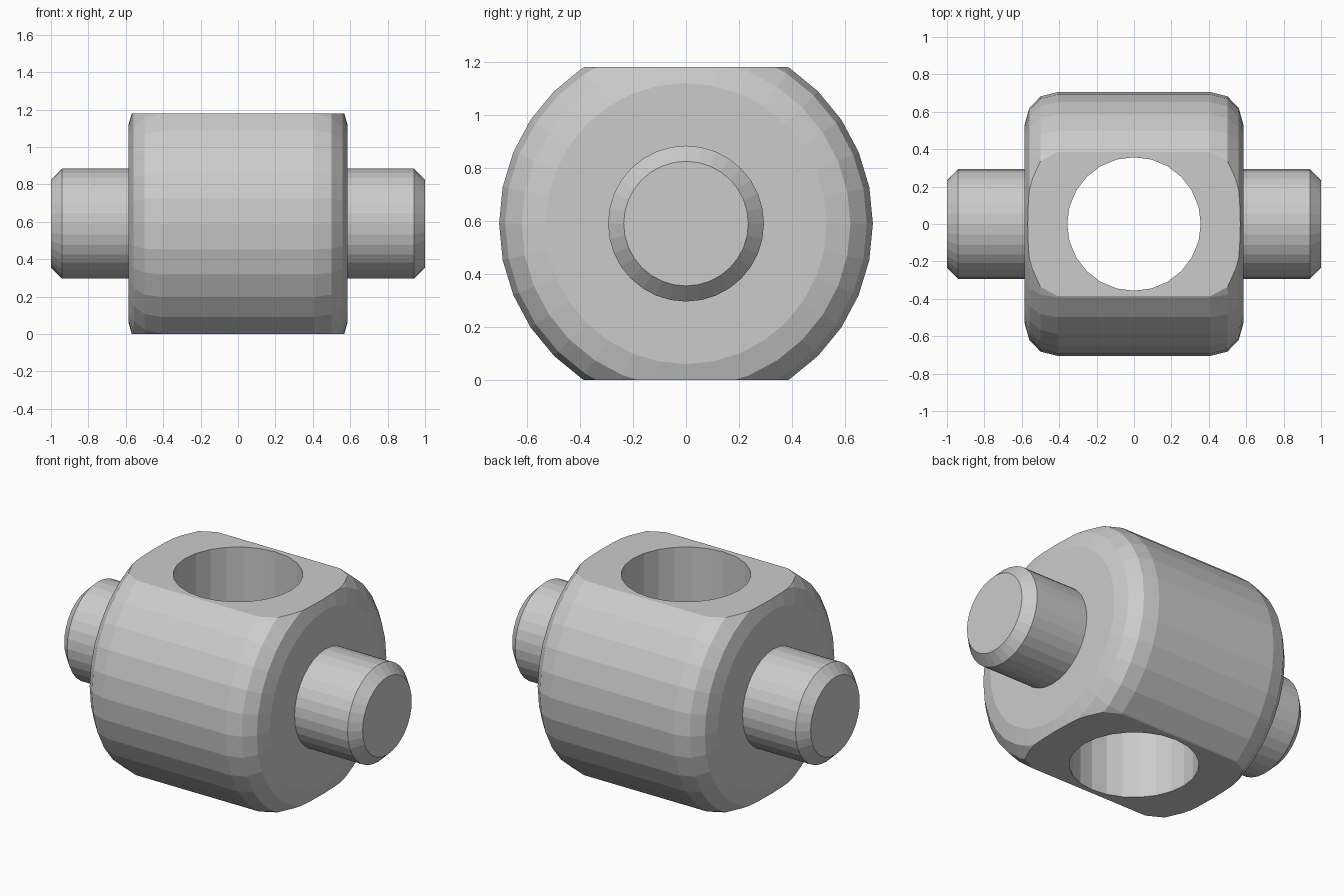
import bpy, bmesh, math
from mathutils import Vector, Matrix

if "Cube" in bpy.data.objects:
    bpy.data.objects.remove(bpy.data.objects["Cube"])

MID = 0.59          # height of the pin axis
SEGMENTS = 32

# Half profile (x, radius) from the rounded barrel out to the chamfered pin tip
half = [(0.41, 0.705), (0.50, 0.682), (0.56, 0.62), (0.585, 0.53),
        (0.585, 0.294), (0.94, 0.294), (1.0, 0.235), (1.0, 0.0)]
profile = [(-x, r) for x, r in reversed(half)] + half

# Lathe barrel and both pins around the x axis
bm = bmesh.new()
verts = [bm.verts.new((x, r, 0)) for x, r in profile]
edges = [bm.edges.new(pair) for pair in zip(verts, verts[1:])]
bmesh.ops.spin(bm, geom=verts + edges, cent=(0, 0, 0), axis=(1, 0, 0),
               angle=math.tau, steps=SEGMENTS, use_merge=True)
bmesh.ops.remove_doubles(bm, verts=bm.verts, dist=1e-4)
bmesh.ops.translate(bm, verts=bm.verts, vec=(0, 0, MID))

# Slice flat faces on the top and bottom
for z, direction in ((0, -1), (2 * MID, 1)):
    cut = bmesh.ops.bisect_plane(
        bm, geom=bm.verts[:] + bm.edges[:] + bm.faces[:],
        plane_co=Vector((0, 0, z)), plane_no=Vector((0, 0, direction)),
        clear_outer=True)
    rim = [e for e in cut["geom_cut"] if isinstance(e, bmesh.types.BMEdge)]
    bmesh.ops.holes_fill(bm, edges=rim, sides=0)
bmesh.ops.recalc_face_normals(bm, faces=bm.faces)
mesh = bpy.data.meshes.new("trunnion_block")
bm.to_mesh(mesh)
bm.free()
block = bpy.data.objects.new("trunnion_block", mesh)
bpy.context.collection.objects.link(block)

# Vertical bore through the barrel
bpy.ops.mesh.primitive_cylinder_add(vertices=24, radius=0.357, depth=2,
                                    location=(0, 0, MID))
cutter = bpy.context.object
cutter.name = "bore_cutter"
cutter.hide_render = True
bore = block.modifiers.new("bore", 'BOOLEAN')
bore.operation = 'DIFFERENCE'
bore.solver = 'EXACT'
bore.object = cutter
bpy.context.view_layer.objects.active = block
bpy.ops.object.modifier_apply(modifier=bore.name)
bpy.data.objects.remove(cutter)
